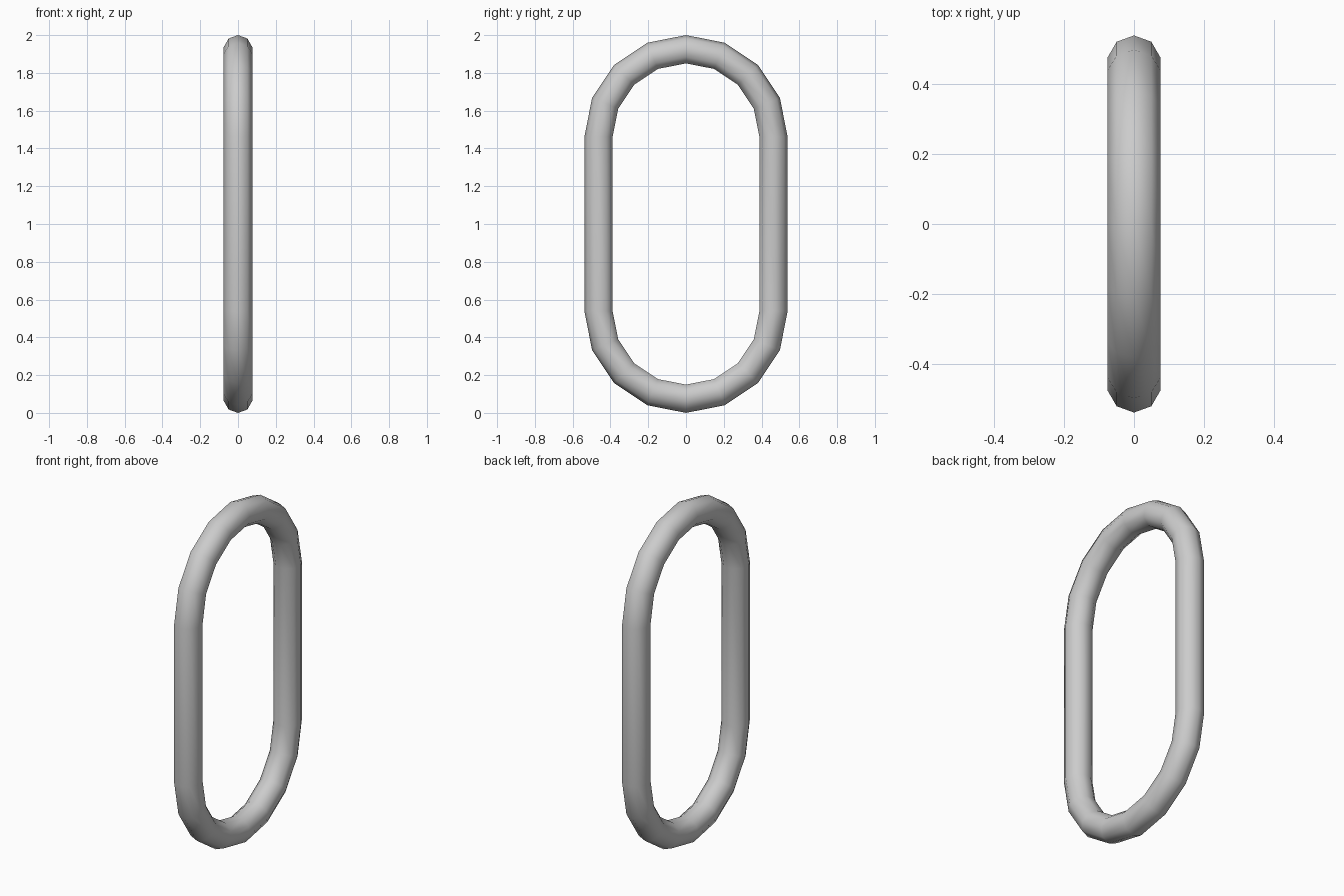
import bpy, bmesh, math

if "Cube" in bpy.data.objects:
    bpy.data.objects.remove(bpy.data.objects["Cube"])

R, r = 0.461, 0.077         # bend radius and bar radius
BEND, SIDES = 8, 9          # segments per half turn, sides of the bar
z_low, z_high = R + r, 2 - R - r

# Rings around the oblong path: top half turn, then bottom half turn
stations = [(z_high, math.pi * i / BEND) for i in range(BEND + 1)]
stations += [(z_low, math.pi + math.pi * i / BEND) for i in range(BEND + 1)]

bm = bmesh.new()
rings = []
for zc, a in stations:
    ring = []
    for k in range(SIDES):
        t = 2 * math.pi * k / SIDES
        d = R + r * math.cos(t)
        ring.append(bm.verts.new((r * math.sin(t), d * math.cos(a), zc + d * math.sin(a))))
    rings.append(ring)

# Skin neighbouring rings into a closed loop
for i, ring in enumerate(rings):
    nxt = rings[(i + 1) % len(rings)]
    for k in range(SIDES):
        j = (k + 1) % SIDES
        bm.faces.new((ring[k], ring[j], nxt[j], nxt[k]))
bmesh.ops.recalc_face_normals(bm, faces=bm.faces)
for f in bm.faces:
    f.smooth = True

mesh = bpy.data.meshes.new("chain_link")
bm.to_mesh(mesh)
bm.free()
bpy.context.collection.objects.link(bpy.data.objects.new("chain_link", mesh))
